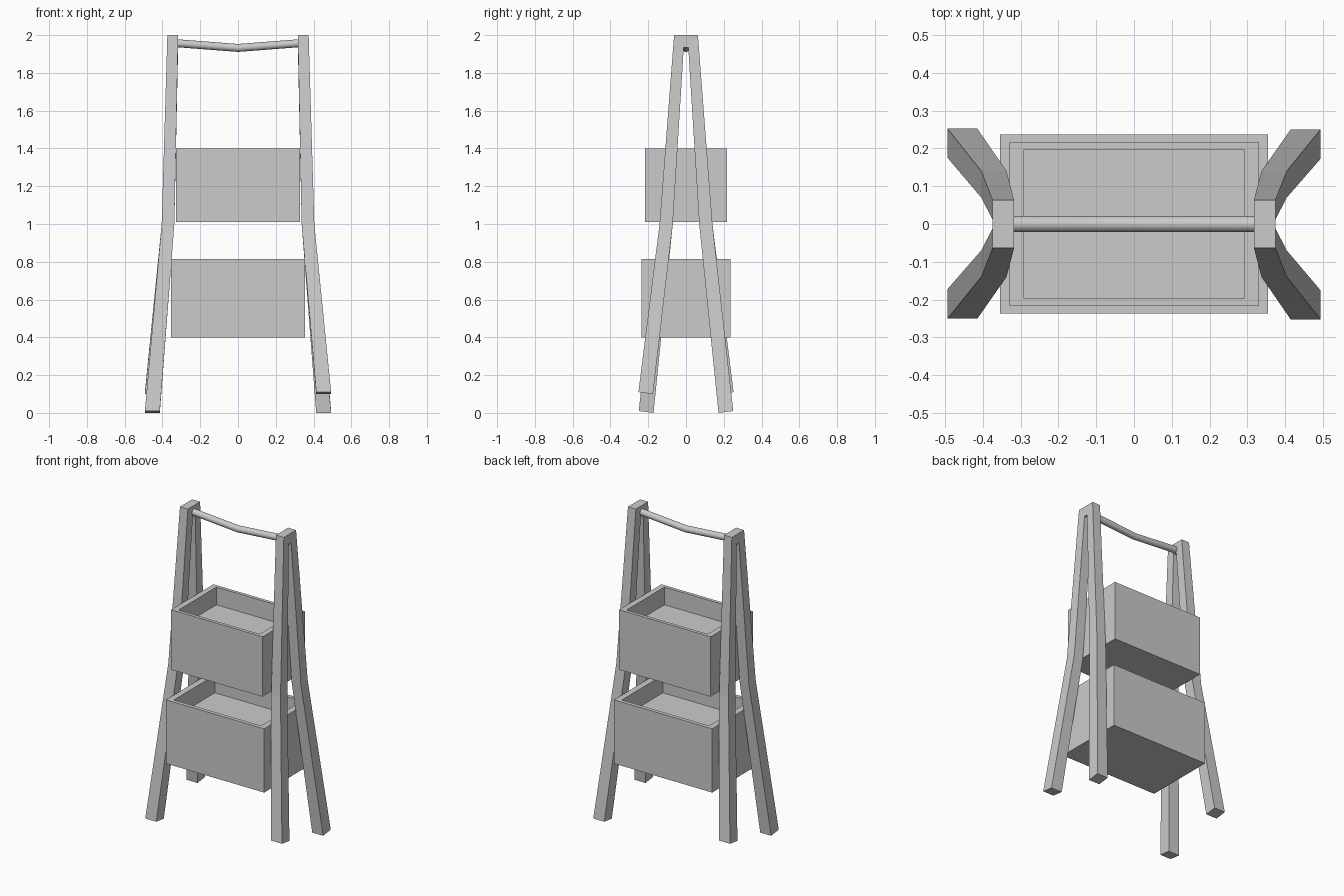
import bpy, bmesh, math

if "Cube" in bpy.data.objects:
    bpy.data.objects.remove(bpy.data.objects["Cube"])


def loft(name, rings):
    """Skin a list of equal-length closed rings and cap both ends."""
    bm = bmesh.new()
    loops = [[bm.verts.new(p) for p in ring] for ring in rings]
    n = len(rings[0])
    for a, b in zip(loops, loops[1:]):
        for i in range(n):
            j = (i + 1) % n
            bm.faces.new((a[i], a[j], b[j], b[i]))
    bm.faces.new(loops[0])
    bm.faces.new(loops[-1])
    bmesh.ops.recalc_face_normals(bm, faces=bm.faces[:])
    mesh = bpy.data.meshes.new(name)
    bm.to_mesh(mesh)
    bm.free()
    ob = bpy.data.objects.new(name, mesh)
    bpy.context.collection.objects.link(ob)
    return ob


# Side frames: a bent A-shape, mitred at the top, with one foot shorter
def side_frame(name, turn):
    # x_in, x_out, y_inner, z_inner, y_outer, z_outer
    stations = [
        (0.414, 0.493, -0.175, 0.10, -0.252, 0.11),
        (0.337, 0.404, -0.070, 1.00, -0.140, 1.00),
        (0.317, 0.374, -0.012, 1.935, -0.063, 2.00),
        (0.317, 0.374, 0.012, 1.935, 0.063, 2.00),
        (0.337, 0.404, 0.070, 1.00, 0.140, 1.00),
        (0.414, 0.493, 0.172, 0.00, 0.250, 0.01),
    ]
    rings = [[(turn * x, turn * y, z) for x, y, z in
              ((xi, yi, zi), (xo, yi, zi), (xo, yo, zo), (xi, yo, zo))]
             for xi, xo, yi, zi, yo, zo in stations]
    return loft(name, rings)


side_frame("right_side_frame", 1)
side_frame("left_side_frame", -1)


# Open planter boxes with a raised inner floor
def box(name, hx, hy, z0, z1, tx, ty, floor):
    def rect(x, y, z):
        return [(-x, -y, z), (x, -y, z), (x, y, z), (-x, y, z)]
    loft(name, [rect(hx, hy, z0), rect(hx, hy, z1),
                rect(hx - tx, hy - ty, z1), rect(hx - tx, hy - ty, floor)])


box("lower_box", 0.354, 0.236, 0.40, 0.815, 0.040, 0.025, 0.70)
box("upper_box", 0.329, 0.217, 1.01, 1.40, 0.037, 0.022, 1.285)

# Sagging round handle between the frames
R, N = 0.021, 16
handle = loft("handle_bar", [
    [(x, R * math.cos(2 * math.pi * i / N), z + R * math.sin(2 * math.pi * i / N))
     for i in range(N)]
    for x, z in ((-0.325, 1.957), (0, 1.932), (0.325, 1.957))])
bpy.context.view_layer.objects.active = handle
handle.select_set(True)
bpy.ops.object.shade_smooth_by_angle(angle=math.radians(40))
